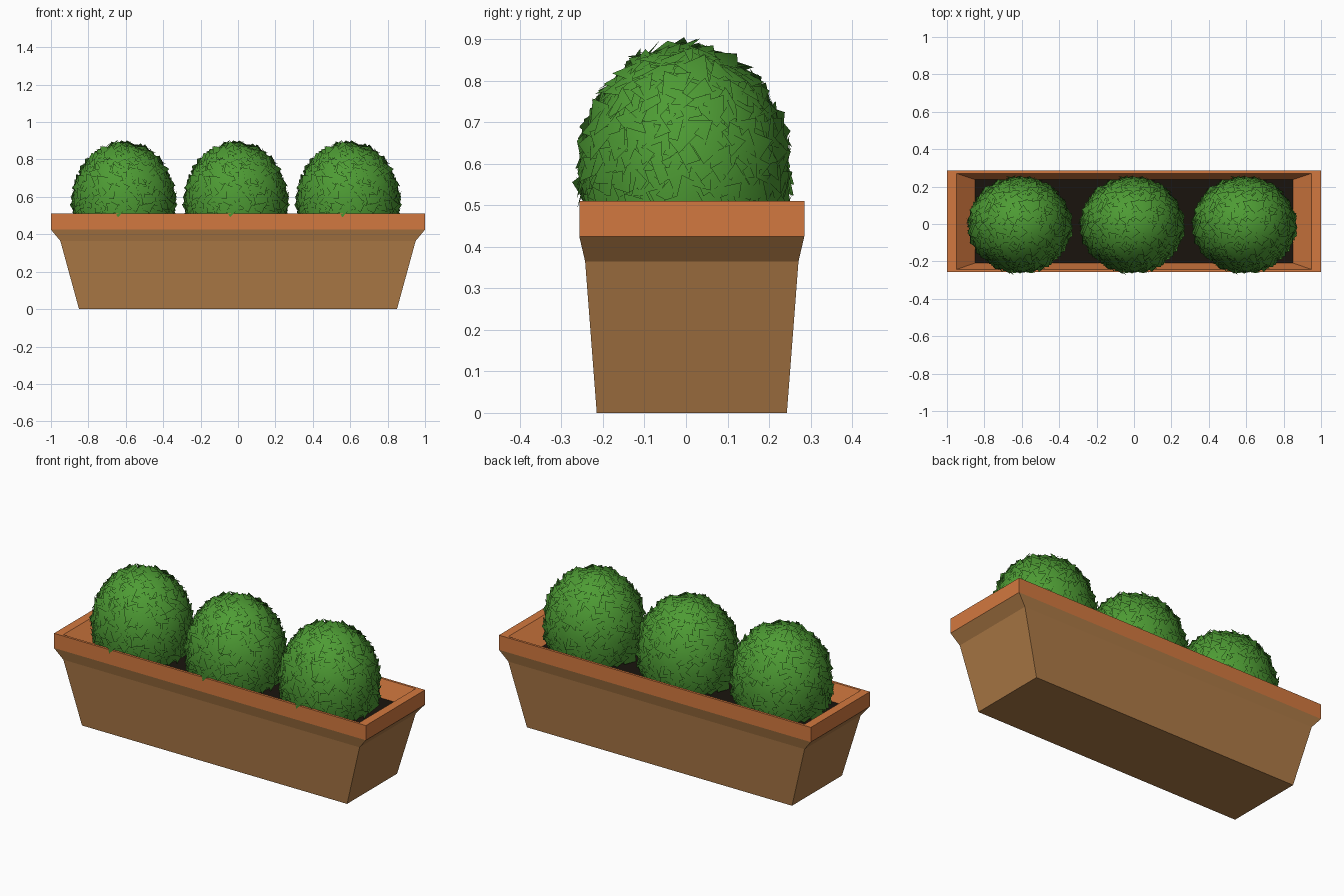
import bpy, bmesh, math, random
from mathutils import Vector

if "Cube" in bpy.data.objects:
    bpy.data.objects.remove(bpy.data.objects["Cube"])

random.seed(4)
CY = 0.014     # trough is slightly behind the origin
SOIL = 0.415   # soil height


def material(name, rgb):
    m = bpy.data.materials.new(name)
    m.diffuse_color = (*rgb, 1)
    m.use_nodes = True
    m.node_tree.nodes["Principled BSDF"].inputs["Base Color"].default_value = m.diffuse_color
    return m


def finish(name, bm, mat):
    me = bpy.data.meshes.new(name)
    bm.to_mesh(me)
    bm.free()
    me.materials.append(mat)
    ob = bpy.data.objects.new(name, me)
    bpy.context.collection.objects.link(ob)
    return ob


def rect_loft(name, levels, mat, cap=False):
    """Rectangular shell through (half x, half y, z) levels, listed so faces point out."""
    bm = bmesh.new()
    rings = []
    for hx, hy, z in levels:
        rings.append([bm.verts.new((sx * hx, CY + sy * hy, z))
                      for sx, sy in ((-1, -1), (1, -1), (1, 1), (-1, 1))])
    for a, b in zip(rings, rings[1:]):
        for i in range(4):
            j = (i + 1) % 4
            bm.faces.new((a[i], a[j], b[j], b[i]))
    if cap:
        bm.faces.new(rings[0][::-1])
    return finish(name, bm, mat)


clay = material("clay_body", (0.42, 0.195, 0.062))
rim_clay = material("clay_rim", (0.65, 0.19, 0.05))
earth = material("earth", (0.010, 0.007, 0.004))
green = material("leaf_green", (0.075, 0.33, 0.034))

# Tapered trough with the flare under the rim
rect_loft("trough_body", [(0.85, 0.229, 0), (0.95, 0.257, 0.365), (1, 0.271, 0.425)], clay, cap=True)

# Rim band, flat lip and sloping inner wall
rect_loft("trough_rim", [(1, 0.271, 0.425), (1, 0.271, 0.51), (0.95, 0.257, 0.51),
                         (0.85, 0.223, SOIL)], rim_clay)

# Soil surface
bm = bmesh.new()
bm.faces.new([bm.verts.new((sx * 0.85, CY + sy * 0.223, SOIL))
              for sx, sy in ((-1, -1), (1, -1), (1, 1), (-1, 1))])
finish("soil", bm, earth)

# Clipped bush: egg-shaped core covered with tilted, interlocking square leaf cards
MID = 0.575
RX, RY, UP, DOWN = 0.264, 0.245, 0.303, 0.36
LOW = SOIL - MID


def egg(d, k=1.0):
    return Vector((d.x * RX, d.y * RY, d.z * (UP if d.z > 0 else DOWN))) * k


def egg_normal(p):
    rz = UP if p.z > 0 else DOWN
    return Vector((p.x / RX ** 2, p.y / RY ** 2, p.z / rz ** 2)).normalized()


bm = bmesh.new()
bmesh.ops.create_uvsphere(bm, u_segments=24, v_segments=16, radius=1)
for v in bm.verts:
    v.co = egg(v.co, 0.97)
    v.co.z = max(v.co.z, LOW)
COUNT = 720
for k in range(COUNT):
    h = 1 - 1.44 * (k + 0.5) / COUNT
    ang = k * math.pi * (3 - math.sqrt(5))
    r = math.sqrt(1 - h * h)
    p = egg(Vector((r * math.cos(ang), r * math.sin(ang), h)), 0.99)
    n = egg_normal(p)
    t = n.orthogonal().normalized()
    a = random.uniform(0, 2 * math.pi)
    side = t * math.cos(a) + n.cross(t) * math.sin(a)
    tilt = random.uniform(0.1, 0.38)
    out = n.cross(side) * math.cos(tilt) + n * math.sin(tilt)
    # one corner of each card points outwards
    S = random.uniform(0.052, 0.07)
    pts = (p - out * S, p + side * S * 0.75, p + out * S, p - side * S * 0.75)
    # keep leaves above the soil and inside the rim
    if min(q.z for q in pts) < LOW or any(q.z < -0.09 and abs(q.y) > 0.243 for q in pts):
        continue
    f = bm.faces.new([bm.verts.new(q) for q in pts])
    f.normal_update()
    if f.normal.dot(n) < 0:
        f.normal_flip()
for f in bm.faces:
    f.smooth = True
bush = finish("bush_left", bm, green)
bush.location = (-0.61, -0.004, MID)
# soft foliage shading that follows the overall bush shape
me = bush.data
me.normals_split_custom_set_from_vertices([egg_normal(v.co) for v in me.vertices])

# The other two share the same mesh
for name, x in (("bush_middle", -0.01), ("bush_right", 0.59)):
    ob = bush.copy()
    ob.name = name
    ob.location.x = x
    bpy.context.collection.objects.link(ob)
